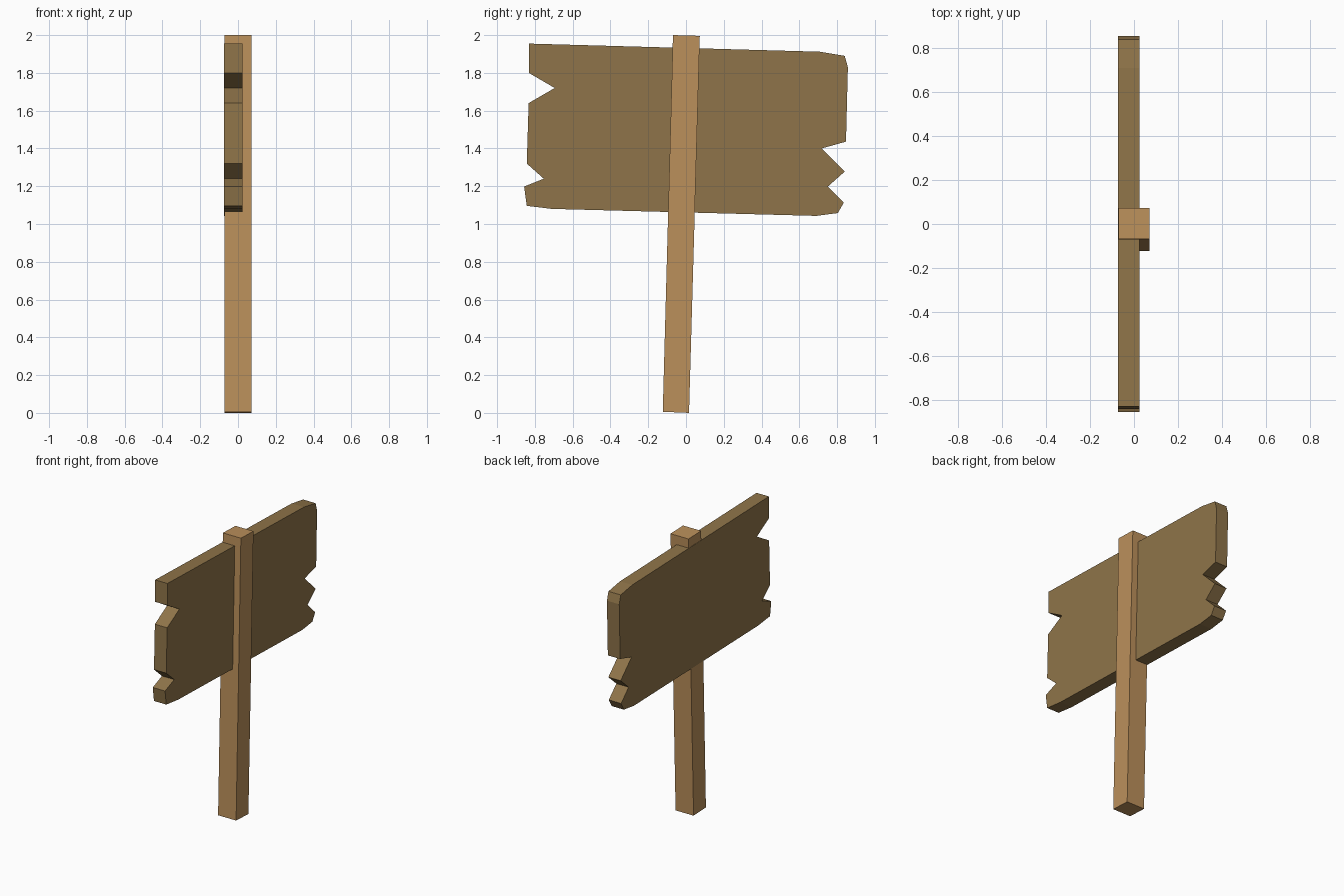
import bpy
import bmesh

if "Cube" in bpy.data.objects:
    bpy.data.objects.remove(bpy.data.objects["Cube"])


def material(name, rgb):
    m = bpy.data.materials.new(name)
    m.diffuse_color = (*rgb, 1.0)
    m.use_nodes = True
    m.node_tree.nodes["Principled BSDF"].inputs["Base Color"].default_value = m.diffuse_color
    return m


def extrude_profile(name, outline, x0, x1, mat):
    """Closed prism: a (y, z) outline swept along x."""
    bm = bmesh.new()
    face = bm.faces.new([bm.verts.new((x0, y, z)) for y, z in outline])
    ext = bmesh.ops.extrude_face_region(bm, geom=[face])
    moved = [v for v in ext["geom"] if isinstance(v, bmesh.types.BMVert)]
    bmesh.ops.translate(bm, verts=moved, vec=(x1 - x0, 0, 0))
    bmesh.ops.recalc_face_normals(bm, faces=bm.faces)
    mesh = bpy.data.meshes.new(name)
    bm.to_mesh(mesh)
    bm.free()
    mesh.materials.append(mat)
    obj = bpy.data.objects.new(name, mesh)
    bpy.context.collection.objects.link(obj)
    return obj


light_wood = material("light wood", (0.50, 0.28, 0.105))
dark_wood = material("dark wood", (0.275, 0.175, 0.067))

# Slightly leaning square post
extrude_profile("post", [(-0.123, 0.006), (0.016, 0.0), (0.073, 1.996), (-0.069, 2.0)],
                -0.071, 0.071, light_wood)

# Weathered board with splintered ends, set into the post and covering its back
board = [
    (-0.83, 1.955), (0.71, 1.912), (0.84, 1.89), (0.857, 1.83), (0.847, 1.436),
    (0.718, 1.40), (0.841, 1.278), (0.751, 1.198), (0.836, 1.114), (0.804, 1.058),
    (0.69, 1.043), (-0.71, 1.08), (-0.843, 1.096), (-0.857, 1.198), (-0.753, 1.24),
    (-0.843, 1.32), (-0.833, 1.64), (-0.695, 1.72), (-0.832, 1.80),
]
extrude_profile("sign_board", board, -0.073, 0.024, dark_wood)
